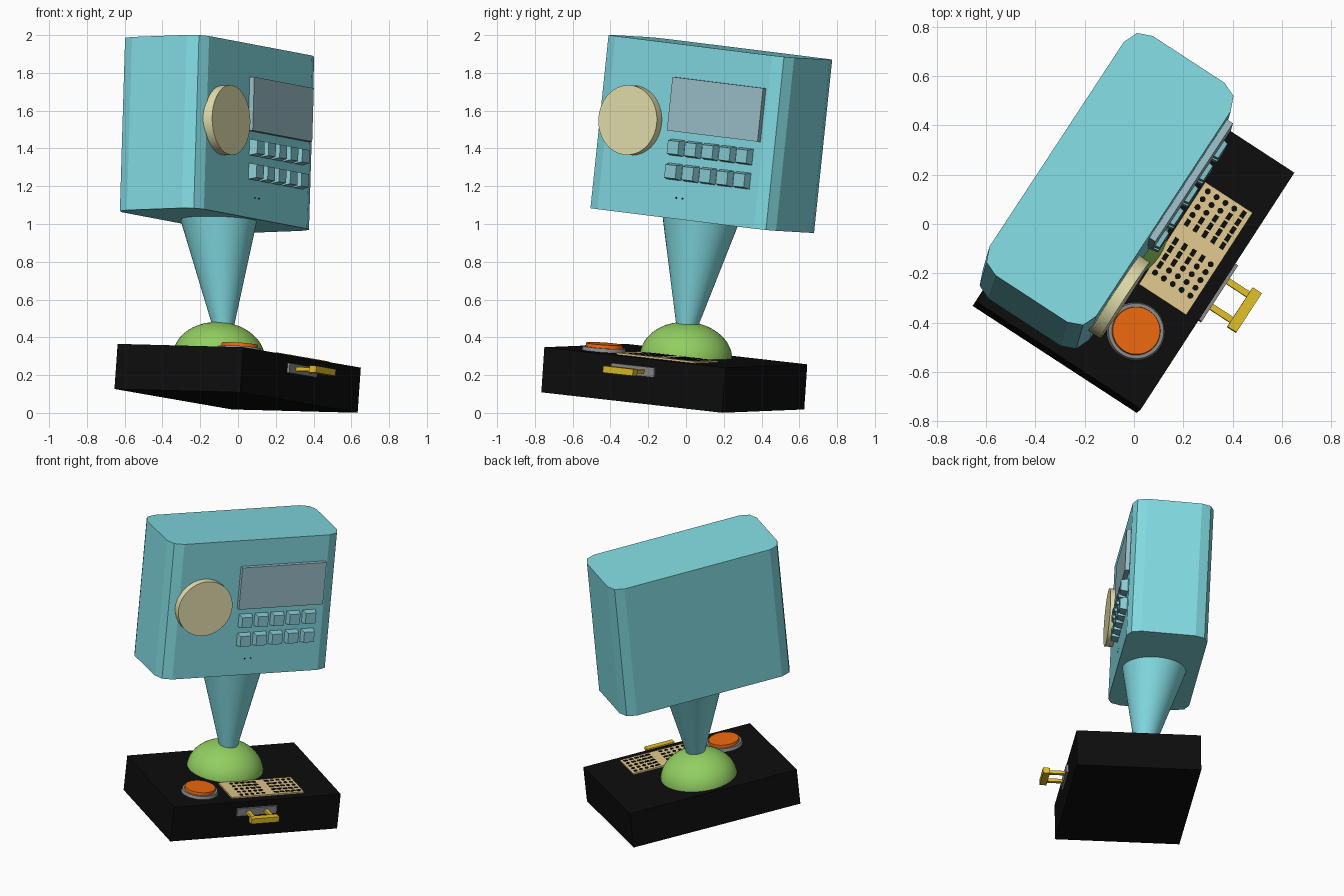
import bpy, bmesh, math
from mathutils import Matrix, Vector

if "Cube" in bpy.data.objects:
    bpy.data.objects.remove(bpy.data.objects["Cube"])

YAW = math.radians(56.9)


def frame(origin, up):
    # local x = width, -y = front, z = tilted up
    z = Vector(up).normalized()
    x = Vector((math.cos(YAW), math.sin(YAW), 0))
    x = (x - z * x.dot(z)).normalized()
    m = Matrix((x, z.cross(x), z)).transposed().to_4x4()
    m.translation = origin
    return m


BASE = frame((-0.002, -0.062, 0.183), (0.07, 0.067, 0.995))
HEAD = frame((-0.111, 0.134, 1.477), (0.03, 0.104, 0.994))
FRONT = Matrix.Rotation(math.pi / 2, 4, 'X')   # turns local z to face the front


def mat(name, *rgb):
    m = bpy.data.materials.new(name)
    m.diffuse_color = (*rgb, 1)
    m.use_nodes = True
    m.node_tree.nodes["Principled BSDF"].inputs["Base Color"].default_value = m.diffuse_color
    return m


TEAL = mat("teal", 0.22, 0.70, 0.75)
KEY = mat("key_teal", 0.25, 0.60, 0.66)
GLASS = mat("screen_grey", 0.33, 0.52, 0.58)
CREAM = mat("cream", 0.78, 0.74, 0.42)
GREEN = mat("green", 0.29, 0.62, 0.12)
BLACK = mat("black", 0.004, 0.004, 0.004)
ORANGE = mat("orange", 0.85, 0.14, 0.005)
GREY = mat("grey", 0.25, 0.25, 0.25)
TAN = mat("tan", 0.75, 0.57, 0.27)
YELLOW = mat("yellow", 0.75, 0.52, 0.02)


def finish(name, bm, matrix, material, smooth=False):
    me = bpy.data.meshes.new(name)
    bm.to_mesh(me)
    bm.free()
    ob = bpy.data.objects.new(name, me)
    bpy.context.collection.objects.link(ob)
    ob.matrix_world = matrix
    me.materials.append(material)
    if smooth:
        bpy.context.view_layer.objects.active = ob
        ob.select_set(True)
        bpy.ops.object.shade_smooth_by_angle(angle=math.radians(35))
        ob.select_set(False)
    return ob


def add_box(bm, size, at=(0, 0, 0)):
    bmesh.ops.create_cube(bm, size=1, matrix=Matrix.Translation(at) @ Matrix.Diagonal((*size, 1)))


def box(name, size, at, parent, material):
    bm = bmesh.new()
    add_box(bm, size)
    return finish(name, bm, parent @ Matrix.Translation(at), material)


def disc(name, r, h, at, parent, material, r2=None, turn=Matrix(), sides=48):
    bm = bmesh.new()
    bmesh.ops.create_cone(bm, cap_ends=True, segments=sides, radius1=r,
                          radius2=r if r2 is None else r2, depth=h)
    return finish(name, bm, parent @ Matrix.Translation(at) @ turn, material, True)


# Base block
box("base", (1.147, 0.795, 0.24), (0, 0, 0), BASE, BLACK)

# Domed pivot
bm = bmesh.new()
bmesh.ops.create_uvsphere(bm, u_segments=48, v_segments=24, radius=1,
                          matrix=Matrix.Diagonal((0.245, 0.245, 0.19, 1)))
finish("pivot_dome", bm, BASE @ Matrix.Translation((-0.012, 0.12, 0.105)), GREEN, True)

# Tapered neck
lo, hi = Vector((-0.076, 0.0, 0.42)), Vector((-0.10, 0.077, 1.03))
axis = hi - lo
neck = Matrix.Translation((lo + hi) / 2) @ axis.to_track_quat('Z', 'Y').to_matrix().to_4x4()
disc("neck", 0.047, axis.length, (0, 0, 0), neck, TEAL, 0.205)

# Head case with faceted upright corners
bm = bmesh.new()
add_box(bm, (1.167, 0.517, 0.922))
uprights = [e for e in bm.edges if abs(e.verts[0].co.z - e.verts[1].co.z) > 0.5]
bmesh.ops.bevel(bm, geom=uprights, offset=0.085, segments=2, profile=0.5, affect='EDGES')
finish("head_case", bm, HEAD, TEAL)

# Round dial, screen and two small holes on the face
disc("speaker_disc", 0.185, 0.06, (-0.335, -0.277, 0.029), HEAD, CREAM, turn=FRONT)
box("screen", (0.577, 0.05, 0.285), (0.194, -0.262, 0.142), HEAD, GLASS)
for i, x in enumerate((-0.01, 0.03)):
    disc(f"pin_hole_{i + 1}", 0.005, 0.004, (x, -0.2585, -0.35), HEAD, BLACK, turn=FRONT, sides=12)

# Keypad: two rows of five tapered keys
for row in range(2):
    for col in range(5):
        bm = bmesh.new()
        bmesh.ops.create_cone(bm, cap_ends=True, segments=4, radius1=0.088 / math.sqrt(2),
                              radius2=0.070 / math.sqrt(2), depth=0.05,
                              matrix=Matrix.Rotation(math.pi / 4, 4, 'Z'))
        at = (0.183 + (col - 2) * 0.109, -0.2785, -0.086 - row * 0.128)
        finish(f"key_{row * 5 + col + 1}", bm, HEAD @ Matrix.Translation(at) @ FRONT, KEY)

# Push button and its ring
disc("button_ring", 0.118, 0.02, (-0.32, -0.208, 0.13), BASE, GREY, 0.112)
disc("button", 0.100, 0.03, (-0.32, -0.208, 0.143), BASE, ORANGE, 0.096)

# Reference card with rows of dots and dashes
box("card", (0.496, 0.229, 0.012), (0.095, -0.229, 0.124), BASE, TAN)
bm = bmesh.new()
for group in range(2):
    for row in range(5):
        for col in range(5):
            x = (-0.173 if group == 0 else 0.069) + col * 0.038
            y = 0.085 - row * 0.0427
            dash = (col > row) != (group == 1)
            if dash:
                add_box(bm, (0.030, 0.019, 0.003), (x, y, 0))
            else:
                bmesh.ops.create_cone(bm, cap_ends=True, segments=16, radius1=0.012, radius2=0.012,
                                      depth=0.003, matrix=Matrix.Translation((x, y, 0)))
finish("card_marks", bm, BASE @ Matrix.Translation((0.095, -0.229, 0.131)), BLACK)

# Front latch: plate, two arms and a pull bar
box("latch_plate", (0.272, 0.02, 0.052), (0, -0.402, 0.052), BASE, GREY)
for side in (-1, 1):
    box(f"latch_arm_{'left' if side < 0 else 'right'}", (0.026, 0.12, 0.02),
        (side * 0.062, -0.46, 0.052), BASE, YELLOW)
box("latch_bar", (0.19, 0.044, 0.036), (0, -0.532, 0.052), BASE, YELLOW)
